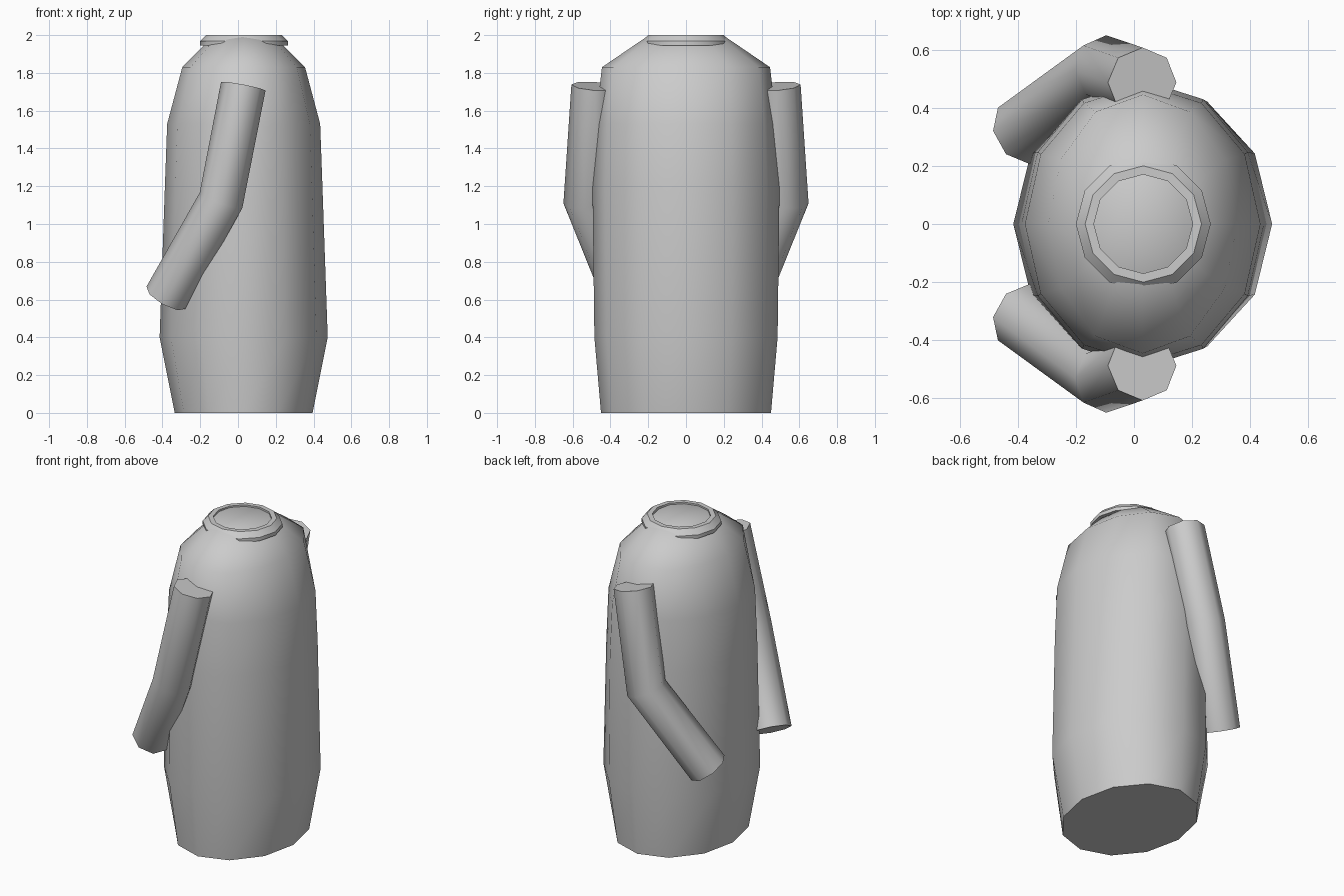
import bpy, math
from mathutils import Vector

if "Cube" in bpy.data.objects:
    bpy.data.objects.remove(bpy.data.objects["Cube"])


def ring(center, u, v, n):
    """Polygon ring around center spanned by the half-axes u and v."""
    return [center + u * math.cos(2 * math.pi * i / n) + v * math.sin(2 * math.pi * i / n)
            for i in range(n)]


def loft(name, rings, angle, closed=False):
    n, m = len(rings[0]), len(rings)
    verts = [p for r in rings for p in r]
    faces = []
    for k in range(m if closed else m - 1):
        a, b = k * n, ((k + 1) % m) * n
        for i in range(n):
            j = (i + 1) % n
            faces.append((a + i, a + j, b + j, b + i))
    if not closed:
        faces.append(tuple(reversed(range(n))))
        faces.append(tuple(range((m - 1) * n, m * n)))
    mesh = bpy.data.meshes.new(name)
    mesh.from_pydata(verts, [], faces)
    mesh.update()
    obj = bpy.data.objects.new(name, mesh)
    bpy.context.collection.objects.link(obj)
    mesh.shade_smooth()
    mesh.set_sharp_from_angle(angle=math.radians(angle))
    return obj


def oval_rings(profile, n=12, cx=0.03):
    return [ring(Vector((cx, 0, z)), Vector((rx, 0, 0)), Vector((0, ry, 0)), n)
            for z, rx, ry in profile]


# Torso and coat: oval sections (z, half width, half depth)
loft("body", oval_rings([
    (0.0, 0.365, 0.45), (0.4, 0.445, 0.485), (1.2, 0.417, 0.495),
    (1.53, 0.405, 0.48), (1.83, 0.325, 0.445), (1.99, 0.165, 0.21)]), 50)

# Neck collar: closed band with bevelled outer edge
loft("collar", oval_rings([
    (1.945, 0.17, 0.17), (1.945, 0.232, 0.232), (1.968, 0.232, 0.232),
    (2.0, 0.2, 0.2), (2.0, 0.17, 0.17)], cx=0.032), 35, closed=True)

# Bent arm: tube from the wrist through the elbow to the shoulder
path = [Vector((-0.38, 0.32, 0.61)), Vector((-0.09, 0.53, 1.125)), Vector((0.028, 0.487, 1.73))]
d1 = (path[1] - path[0]).normalized()
d2 = (path[2] - path[1]).normalized()
sections = []
for p, d in zip(path, (d1, (d1 + d2).normalized(), d2)):
    u = Vector((0, 1, 0)).cross(d).normalized()
    v = d.cross(u)
    sections.append(ring(p, u * 0.12, v * 0.12, 8))
arm = loft("arms", sections, 55)

# Second arm mirrored across the body
mirror = arm.modifiers.new("mirror", 'MIRROR')
mirror.use_axis = (False, True, False)
